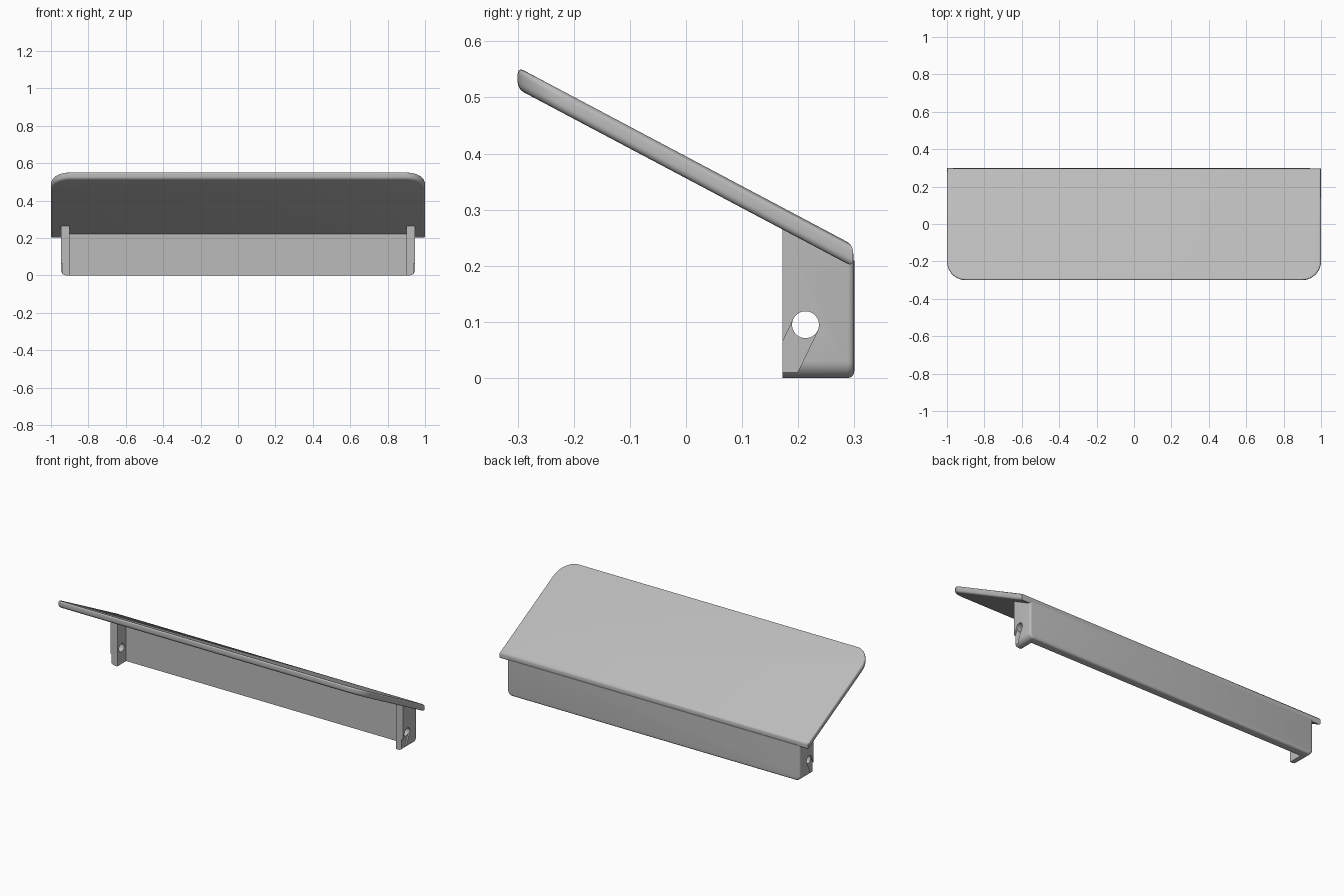
import bpy, bmesh, math
from mathutils import Vector

default = bpy.data.objects.get("Cube")
if default:
    bpy.data.objects.remove(default, do_unlink=True)

grey = bpy.data.materials.new("plain_grey")
grey.use_nodes = True
grey.diffuse_color = (0.5, 0.5, 0.5, 1)
grey.node_tree.nodes["Principled BSDF"].inputs["Base Color"].default_value = (0.5, 0.5, 0.5, 1)

SLOPE, UNDERSIDE, THICK = 0.53, 0.356, 0.039    # sloping panel
WIDTH, FRONT, BACK, WALL = 0.947, 0.172, 0.30, 0.045  # bracket


def underside(y):
    return UNDERSIDE - SLOPE * y


def prism(points, direction):
    """Extrude a flat outline along a vector."""
    bm = bmesh.new()
    face = bm.faces.new([bm.verts.new(p) for p in points])
    new = bmesh.ops.extrude_face_region(bm, geom=[face])["geom"]
    verts = [v for v in new if isinstance(v, bmesh.types.BMVert)]
    bmesh.ops.translate(bm, verts=verts, vec=Vector(direction))
    bmesh.ops.recalc_face_normals(bm, faces=bm.faces)
    return bm


def finish(bm, name):
    mesh = bpy.data.meshes.new(name)
    bm.to_mesh(mesh)
    bm.free()
    mesh.materials.append(grey)
    ob = bpy.data.objects.new(name, mesh)
    bpy.context.collection.objects.link(ob)
    return ob


def activate(ob):
    bpy.ops.object.select_all(action="DESELECT")
    ob.select_set(True)
    bpy.context.view_layer.objects.active = ob


def cut(ob, cutter):
    activate(ob)
    mod = ob.modifiers.new("cut", "BOOLEAN")
    mod.operation, mod.solver, mod.object = "DIFFERENCE", "EXACT", cutter
    bpy.ops.object.modifier_apply(modifier=mod.name)
    bpy.data.objects.remove(cutter, do_unlink=True)


def smooth(ob):
    activate(ob)
    bpy.ops.object.shade_smooth_by_angle(angle=math.radians(35))


# Sloping panel: plan outline with rounded front corners, sheared to the slope
R, STEPS = 0.1, 10
plan = [(-1, 0.298), (1, 0.298)]
for sx, start in ((1, 0), (-1, -90)):
    for i in range(STEPS + 1):
        a = math.radians(start - 90 * i / STEPS)
        plan.append((sx * (1 - R) + R * math.cos(a), -0.3 + R + R * math.sin(a)))
bm = prism([(x, y, underside(y)) for x, y in plan], (0, 0, THICK))
rims = [e for e in bm.edges if any(len(f.verts) > 4 for f in e.link_faces)]
bmesh.ops.bevel(bm, geom=rims, offset=0.012, segments=5, profile=0.5, affect="EDGES")
panel = finish(bm, "sloping_panel")
smooth(panel)

# Bracket body: front outline with rounded lower corners, run from front to back
r = 0.03
outline = [(-WIDTH, 0.28), (WIDTH, 0.28)]
for sx, start in ((1, 0), (-1, -90)):
    for i in range(9):
        a = math.radians(start - 90 * i / 8)
        outline.append((sx * (WIDTH - r) + r * math.cos(a), r + r * math.sin(a)))
bm = prism([(x, FRONT, z) for x, z in outline], (0, BACK - FRONT, 0))

# Top follows the slope and sinks into the panel; back edges are rounded
for v in bm.verts:
    if v.co.z > 0.2:
        v.co.z = underside(v.co.y) + 0.012
rear = [e for e in bm.edges
        if all(v.co.y > BACK - 0.001 for v in e.verts)
        and any(v.co.z < 0.1 for v in e.verts)]
bmesh.ops.bevel(bm, geom=rear, offset=0.012, segments=4, profile=0.5, affect="EDGES")
bracket = finish(bm, "mounting_bracket")

# Hollow between the two side tabs
inner = WIDTH - WALL
hollow = [(x, y, -0.1) for x, y in ((-inner, 0), (inner, 0),
                                    (inner, BACK - WALL), (-inner, BACK - WALL))]
cut(bracket, finish(prism(hollow, (0, 0, 0.6)), "hollow_cutter"))

# Round hole through both tabs
hole = []
for i in range(32):
    a = math.tau * i / 32
    hole.append((-1.1, 0.213 + 0.024 * math.cos(a), 0.095 + 0.024 * math.sin(a)))
cut(bracket, finish(prism(hole, (2.2, 0, 0)), "hole_cutter"))

# Shallow slanted channel on each tab, from the hole to the lower front
channel = ((0.191, 0.104), (0.235, 0.085), (0.175, -0.04), (0.131, -0.021))
for side in (-1, 1):
    points = [(side * (WIDTH - 0.008), y, z) for y, z in channel]
    cut(bracket, finish(prism(points, (side * 0.1, 0, 0)), "channel_cutter"))
smooth(bracket)
